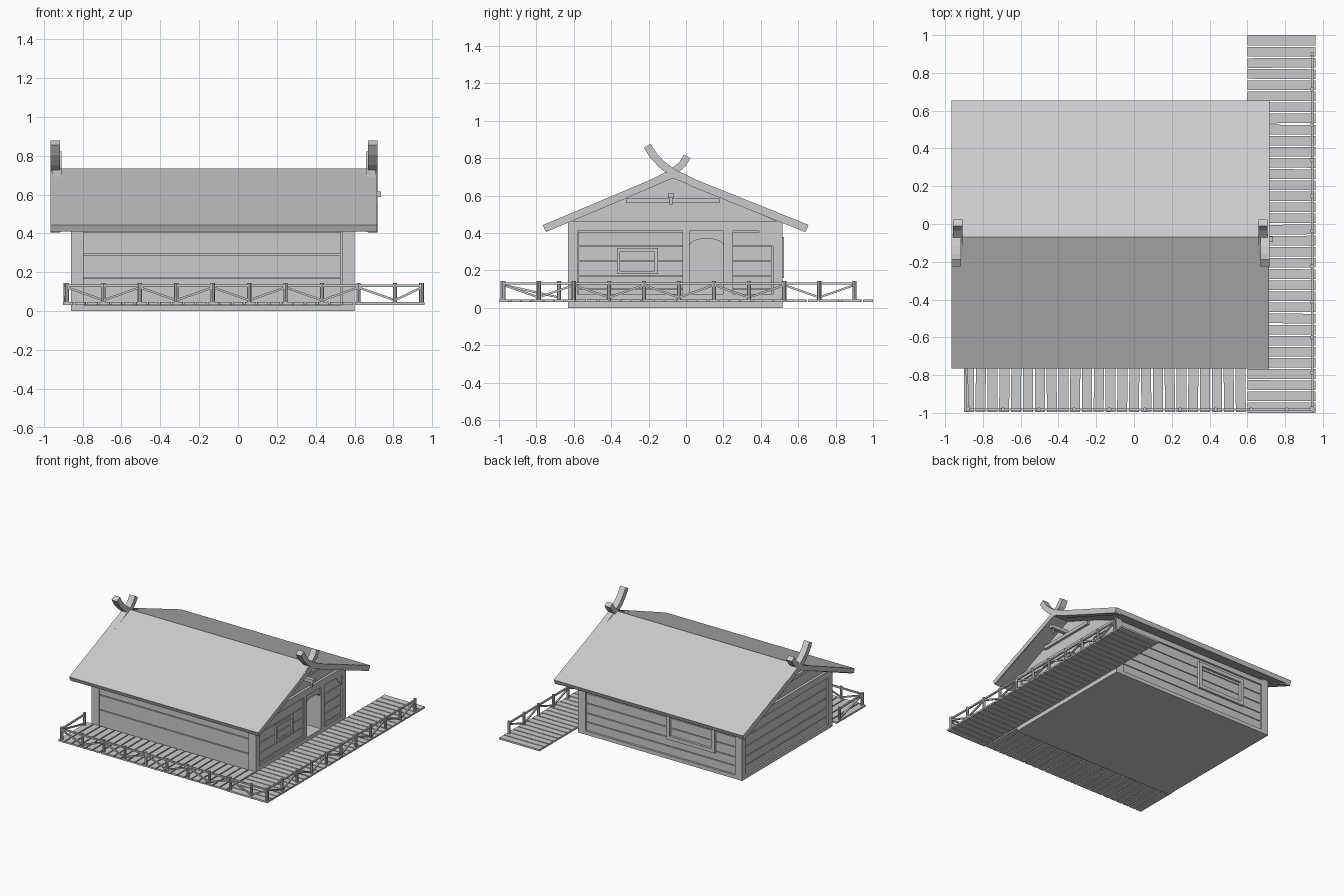
import bpy, bmesh, math, random
from mathutils import Vector, Matrix

if "Cube" in bpy.data.objects:
    bpy.data.objects.remove(bpy.data.objects["Cube"])

random.seed(4)
wood = bpy.data.materials.new("plain grey wood")
wood.diffuse_color = (0.6, 0.6, 0.6, 1)
wood.use_nodes = True
wood.node_tree.nodes["Principled BSDF"].inputs["Base Color"].default_value = wood.diffuse_color


# ---------- helpers ----------
def box(bm, x0, x1, y0, y1, z0, z1, turn=0.0):
    m = (Matrix.Translation(((x0 + x1) / 2, (y0 + y1) / 2, (z0 + z1) / 2))
         @ Matrix.Rotation(turn, 4, 'Z') @ Matrix.Diagonal((x1 - x0, y1 - y0, z1 - z0, 1)))
    bmesh.ops.create_cube(bm, size=1, matrix=m)


def prism(bm, pts, x0, x1):
    """Extrude a (y, z) outline along x."""
    a = [bm.verts.new((x0, y, z)) for y, z in pts]
    b = [bm.verts.new((x1, y, z)) for y, z in pts]
    bm.faces.new(a)
    bm.faces.new(b[::-1])
    for i in range(len(pts)):
        j = (i + 1) % len(pts)
        bm.faces.new((a[i], b[i], b[j], a[j]))


def ribbon(path, half):
    """Thicken a (y, z) path into an outline."""
    up, low = [], []
    for i, p in enumerate(path):
        q, r = Vector(path[max(i - 1, 0)]), Vector(path[min(i + 1, len(path) - 1)])
        t = (r - q).normalized()
        n = Vector((-t.y, t.x)) * half
        up.append(Vector(p) + n)
        low.append(Vector(p) - n)
    return [tuple(v) for v in up + low[::-1]]


def stick(bm, p, q, size):
    p, q = Vector(p), Vector(q)
    d = q - p
    m = (Matrix.Translation((p + q) / 2) @ d.to_track_quat('Z', 'Y').to_matrix().to_4x4()
         @ Matrix.Diagonal((size, size, d.length, 1)))
    bmesh.ops.create_cube(bm, size=1, matrix=m)


def finish(bm, name):
    bmesh.ops.recalc_face_normals(bm, faces=bm.faces)
    me = bpy.data.meshes.new(name)
    bm.to_mesh(me)
    bm.free()
    me.materials.append(wood)
    ob = bpy.data.objects.new(name, me)
    bpy.context.collection.objects.link(ob)
    return ob


X0, X1, Y0, Y1 = -0.86, 0.60, -0.63, 0.515   # house footprint
RY, RZ, SLOPE = -0.07, 0.735, 0.42           # ridge line and roof pitch

# ---------- foundation ----------
bm = bmesh.new()
box(bm, X0, X1, Y0, Y1, 0, 0.03)
finish(bm, "foundation")

# ---------- wall core, with a deep doorway left open on the right ----------
bm = bmesh.new()
a, b = Y0 + 0.02, Y1 - 0.02
prism(bm, [(a, 0.03), (b, 0.03), (b, 0.46), (RY, 0.70), (a, 0.465)], X0 + 0.02, 0.46)
box(bm, 0.46, X1 - 0.02, a, 0.02, 0.03, 0.41)
box(bm, 0.46, X1 - 0.02, 0.20, b, 0.03, 0.41)
box(bm, 0.46, X1 - 0.02, 0.02, 0.20, 0.03, 0.075)
prism(bm, [(a, 0.41), (b, 0.41), (b, 0.46), (RY, 0.70), (a, 0.465)], 0.46, X1 - 0.02)
finish(bm, "wall_core")

# ---------- wall planks ----------
bm = bmesh.new()
three = (0.03, 0.17, 0.29, 0.41)
five = (0.03, 0.10, 0.17, 0.25, 0.33, 0.41)
g = 0.003
for lo, hi in zip(three, three[1:]):
    box(bm, -0.80, 0.53, Y0 + 0.01, Y0 + 0.03, lo + g, hi - g)
for lo, hi in zip(five, five[1:]):
    box(bm, -0.80, 0.53, Y1 - 0.03, Y1 - 0.01, lo + g, hi - g)
    box(bm, X0 + 0.01, X0 + 0.03, -0.575, 0.46, lo + g, hi - g)
    box(bm, X1 - 0.03, X1 - 0.01, -0.575, -0.02, lo + g, hi - g)
    box(bm, X1 - 0.03, X1 - 0.01, 0.25, 0.46, lo + g, hi - g)
finish(bm, "wall_planks")

# ---------- timber frame: corner posts, top beams, door posts ----------
bm = bmesh.new()
for x in (X0, X1 - 0.065):
    for y in (Y0, Y1 - 0.05):
        box(bm, x, x + 0.065, y, y + 0.05, 0.03, 0.45)
for y in (Y0, Y1 - 0.05):
    box(bm, X0, X1, y, y + 0.05, 0.41, 0.45)
for x in (X0, X1 - 0.05):
    box(bm, x, x + 0.05, Y0, Y1, 0.41, 0.465)
    box(bm, x, x + 0.05, RY - 0.25, RY + 0.25, 0.56, 0.585)
for y in (-0.02, 0.20):
    box(bm, X1 - 0.05, X1, y, y + (0.04 if y < 0 else 0.05), 0.03, 0.41)
# sill and corner braces
box(bm, X1 - 0.05, X1, Y0, Y1, 0.03, 0.075)
for x in (X0, X1 - 0.04):
    prism(bm, [(0.39, 0.41), (0.465, 0.41), (0.465, 0.33)], x + 0.005, x + 0.035)
finish(bm, "timber_frame")

# ---------- door and arched door head ----------
bm = bmesh.new()
box(bm, 0.455, 0.468, 0.025, 0.105, 0.075, 0.40)
box(bm, 0.455, 0.468, 0.109, 0.195, 0.075, 0.40)
finish(bm, "door")
bm = bmesh.new()
arch = [(0.11 + 0.09 * math.cos(t), 0.335 + 0.035 * math.sin(t))
        for t in [math.pi * i / 8 for i in range(9)]]
prism(bm, arch + [(0.02, 0.41), (0.20, 0.41)], 0.56, X1 - 0.01)
finish(bm, "door_arch")

# ---------- windows: right wall and back wall ----------
bm = bmesh.new()
w = 0.018
for y in (-0.37, -0.15 - w):
    box(bm, X1 - 0.03, X1, y, y + w, 0.18, 0.32)
for z in (0.18, 0.32 - w):
    box(bm, X1 - 0.03, X1, -0.37, -0.15, z, z + w)
finish(bm, "side_window_frame")
bm = bmesh.new()
w = 0.03
for x in (-0.62, -0.19 - w):
    box(bm, x, x + w, Y1 - 0.03, Y1 + 0.008, 0.16, 0.38)
for z in (0.16, 0.38 - w):
    box(bm, -0.62, -0.19, Y1 - 0.03, Y1 + 0.008, z, z + w)
finish(bm, "back_window_frame")

# ---------- roof slab ----------
bm = bmesh.new()
zf, zb = RZ - 0.695 * SLOPE, RZ - 0.727 * SLOPE + 0.014
prism(bm, [(-0.765, zf), (RY, RZ), (0.655, zb), (0.642, zb - 0.032),
           (RY, RZ - 0.042), (-0.752, zf - 0.032)], -0.965, 0.715)
finish(bm, "roof")

# ---------- crossed gable boards that rise above the ridge ----------
long_path = [(0.645, 0.425), (0.25, 0.583), (0.05, 0.664), (-0.07, 0.722),
             (-0.13, 0.767), (-0.175, 0.816), (-0.207, 0.867)]
short_path = [(-0.755, 0.425), (-0.35, 0.595), (-0.17, 0.672), (-0.07, 0.725),
              (-0.02, 0.767), (0.007, 0.81)]
for side, x in (("left", -0.965), ("right", 0.67)):
    bm = bmesh.new()
    prism(bm, ribbon(long_path, 0.021), x - 0.001, x + 0.048)
    dx = 0.008 if side == "left" else -0.012
    prism(bm, ribbon(short_path, 0.02), x + dx, x + dx + 0.05)
    finish(bm, side + "_gable_boards")

# ---------- lantern beam under the right gable ----------
bm = bmesh.new()
box(bm, 0.57, 0.735, -0.095, -0.065, 0.588, 0.615)
box(bm, 0.705, 0.718, -0.087, -0.073, 0.55, 0.59)
finish(bm, "lantern_beam")

# ---------- decks ----------
bm = bmesh.new()
for i in range(24):
    x = -0.90 + i * 0.0625
    box(bm, x, x + 0.053, -0.995, Y0, 0.032, 0.046, random.uniform(-0.012, 0.012))
finish(bm, "front_deck")
bm = bmesh.new()
p = 2.0 / 34
for i in range(34):
    y = -1 + i * p
    wob = 0 if i in (0, 33) else random.uniform(-0.006, 0.006)
    box(bm, 0.602, 0.96, y + (0 if i == 0 else 0.004), y + p - (0 if i == 33 else 0.004),
        0.032, 0.046, wob)
finish(bm, "side_deck")


# ---------- railings ----------
def railing(name, posts):
    bm = bmesh.new()
    for x, y in posts:
        bmesh.ops.create_cone(bm, cap_ends=True, segments=8, radius1=0.011, radius2=0.011,
                              depth=0.105, matrix=Matrix.Translation((x, y, 0.0925)))
    for i, (s, e) in enumerate(zip(posts, posts[1:])):
        stick(bm, (*s, 0.131), (*e, 0.131), 0.012)
        za, zb = (0.122, 0.056) if i % 2 == 0 else (0.056, 0.122)
        stick(bm, (*s, za), (*e, zb), 0.011)
    finish(bm, name)


railing("front_railing", [(-0.88 + 0.1875 * i, -0.982) for i in range(10)] + [(0.945, -0.982)])
railing("side_railing", [(0.943, -0.975 + 0.1875 * i) for i in range(11)])
railing("left_railing", [(-0.88, -0.975), (-0.888, -0.68)])
